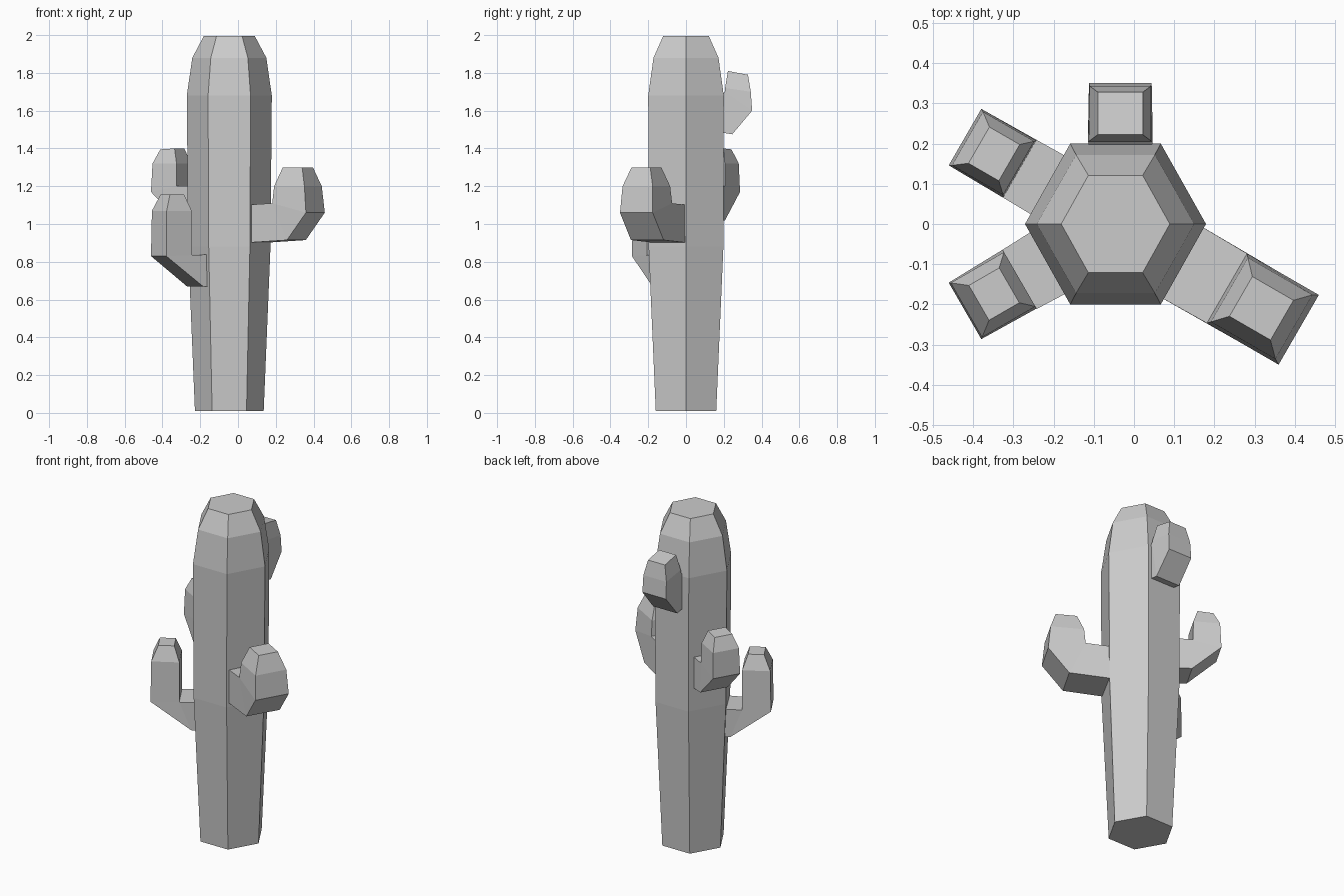
import bpy, bmesh
from math import sin, cos, radians

CX = -0.046  # trunk axis


def loft(name, rings):
    """Skin a list of equal-length vertex rings and cap both ends."""
    bm = bmesh.new()
    loops = [[bm.verts.new(p) for p in ring] for ring in rings]
    n = len(loops[0])
    for a, b in zip(loops, loops[1:]):
        for i in range(n):
            j = (i + 1) % n
            bm.faces.new((a[i], a[j], b[j], b[i]))
    bm.faces.new(loops[0][::-1])
    bm.faces.new(loops[-1])
    bmesh.ops.remove_doubles(bm, verts=bm.verts, dist=0.0005)
    bmesh.ops.recalc_face_normals(bm, faces=bm.faces)
    mesh = bpy.data.meshes.new(name)
    bm.to_mesh(mesh)
    bm.free()
    obj = bpy.data.objects.new(name, mesh)
    bpy.context.collection.objects.link(obj)
    return obj


def arm(name, angle, sections, shift=0.0):
    """Square arm: each section is (inner r, inner z, outer r, outer z, half width)."""
    c, s = cos(radians(angle)), sin(radians(angle))

    def place(r, t, z):
        return (CX + r * c - t * s, r * s + t * c, z)

    rings = []
    for ri, zi, ro, zo, w in sections:
        rings.append([place(ri, shift - w, zi), place(ri, shift + w, zi),
                      place(ro, shift + w, zo), place(ro, shift - w, zo)])
    return loft(name, rings)


# Six-sided trunk: (z, radius, half depth)
trunk = [(0.01, 0.182, 0.160), (0.88, 0.218, 0.198), (1.68, 0.225, 0.200),
         (1.88, 0.196, 0.172), (1.995, 0.135, 0.121)]
loft("trunk", [[(CX + r * cos(radians(60 * k)),
                 d * sin(radians(60 * k)) / sin(radians(60)), z) for k in range(6)]
               for z, r, d in trunk])

# Large arm, front right
arm("front_right_arm", -30, [
    (0.15, 1.10, 0.15, 0.90, 0.102), (0.32, 1.11, 0.41, 0.915, 0.10),
    (0.32, 1.11, 0.526, 1.06, 0.10), (0.327, 1.20, 0.512, 1.20, 0.092),
    (0.36, 1.30, 0.478, 1.30, 0.057)])

# Low arm, front left
arm("front_left_arm", 210, [
    (0.14, 0.84, 0.14, 0.67, 0.09), (0.275, 0.835, 0.21, 0.67, 0.085),
    (0.275, 0.835, 0.432, 0.83, 0.081), (0.275, 1.07, 0.428, 1.07, 0.078),
    (0.305, 1.155, 0.392, 1.155, 0.05)])

# Small arm, back left
arm("back_left_arm", 150, [
    (0.14, 1.20, 0.14, 1.01, 0.085), (0.275, 1.20, 0.27, 1.02, 0.083),
    (0.275, 1.20, 0.432, 1.17, 0.081), (0.278, 1.32, 0.425, 1.32, 0.077),
    (0.305, 1.40, 0.392, 1.395, 0.052)])

# Bud, high on the back
arm("back_bud", 90, [
    (0.185, 1.68, 0.185, 1.485, 0.078), (0.205, 1.70, 0.245, 1.475, 0.08),
    (0.205, 1.70, 0.35, 1.60, 0.078), (0.207, 1.72, 0.343, 1.70, 0.076),
    (0.222, 1.81, 0.328, 1.79, 0.056)], shift=-0.012)
